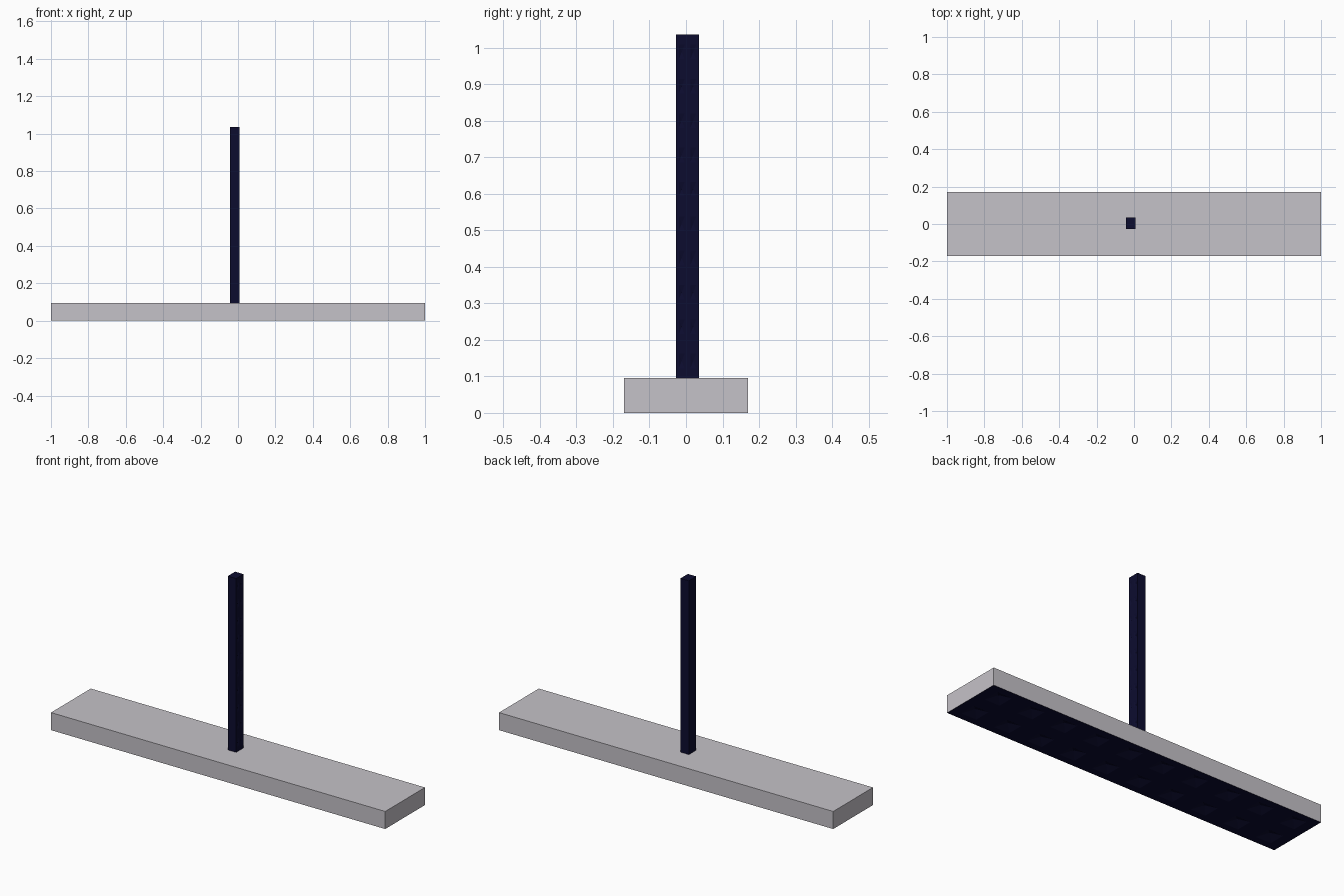
import bpy, bmesh
from mathutils import Vector, Matrix

if "Cube" in bpy.data.objects:
    bpy.data.objects.remove(bpy.data.objects["Cube"])


def material(name, rgb):
    m = bpy.data.materials.new(name)
    m.diffuse_color = (*rgb, 1)
    m.use_nodes = True
    m.node_tree.nodes["Principled BSDF"].inputs["Base Color"].default_value = m.diffuse_color
    return m


grey = material("light_grey", (0.56, 0.54, 0.58))
navy = material("dark_navy", (0.0036, 0.0036, 0.028))


def studded_block(name, length, width, height, pocket, depth, mats):
    """Block whose underside carries a 10 x 2 grid of small pyramid pockets."""
    bm = bmesh.new()
    bmesh.ops.create_grid(bm, x_segments=10, y_segments=2, size=1)
    bmesh.ops.scale(bm, vec=(length / 2, width / 2, 1), verts=bm.verts)
    cells = bm.faces[:]
    rim = [e for e in bm.edges if e.is_boundary]

    # walls and lid
    ext = bmesh.ops.extrude_edge_only(bm, edges=rim)["geom"]
    bmesh.ops.translate(bm, vec=(0, 0, height),
                        verts=[g for g in ext if isinstance(g, bmesh.types.BMVert)])
    bmesh.ops.contextual_create(bm, geom=[e for e in bm.edges if e.is_boundary])

    # pyramid pockets
    bmesh.ops.inset_individual(bm, faces=cells, thickness=0.1 * width)
    for f in cells:
        c = f.calc_center_median()
        for v in f.verts:
            v.co.x = c.x + (pocket[0] if v.co.x > c.x else -pocket[0])
            v.co.y = c.y + (pocket[1] if v.co.y > c.y else -pocket[1])
    tips = bmesh.ops.poke(bm, faces=cells)["verts"]
    bmesh.ops.translate(bm, vec=(0, 0, depth), verts=tips)
    bmesh.ops.recalc_face_normals(bm, faces=bm.faces)

    # underside takes the second material
    bm.normal_update()
    for f in bm.faces:
        f.material_index = 1 if f.calc_center_median().z < height * 0.3 else 0

    me = bpy.data.meshes.new(name)
    bm.to_mesh(me)
    bm.free()
    ob = bpy.data.objects.new(name, me)
    bpy.context.collection.objects.link(ob)
    for m in mats:
        me.materials.append(m)
    return ob


# long flat base
studded_block("base_slab", 2.0, 0.34, 0.095, (0.045, 0.045), 0.02, (grey, navy))

# upright post: the same block turned on end, pockets facing +x
post = studded_block("upright_post", 0.94, 0.063, 0.05, (0.02, 0.008), 0.004, (navy, navy))
turn = Matrix(((0, 0, -1), (0, 1, 0), (1, 0, 0)))
post.data.transform(turn.to_4x4())
post.location = Vector((0.008, 0.004, 0.095 + 0.47))
